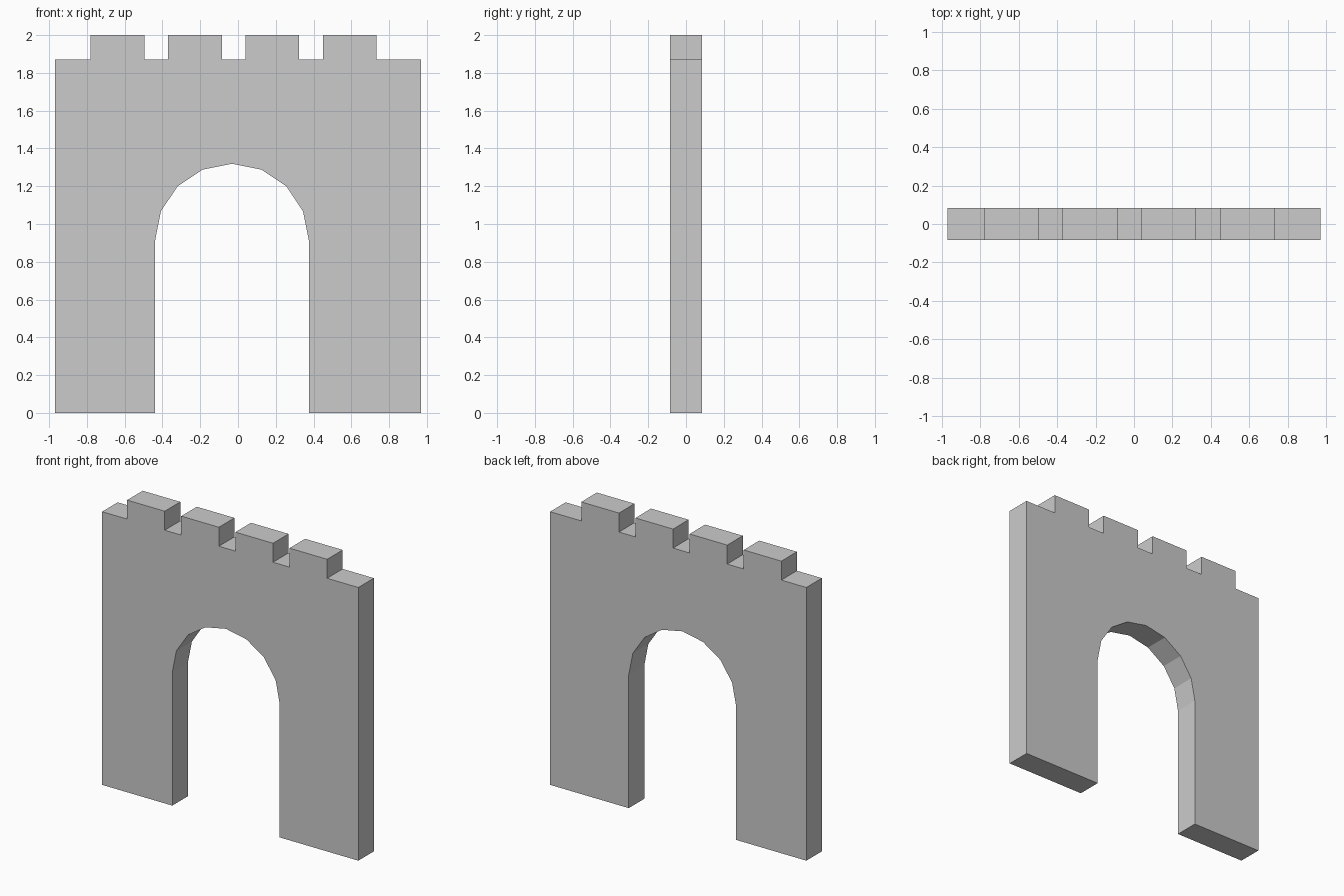
import bpy, bmesh, math

if "Cube" in bpy.data.objects:
    bpy.data.objects.remove(bpy.data.objects["Cube"])

HALF_W, HALF_D = 0.97, 0.084
WALL_TOP, MERLON_TOP = 1.87, 2.0
ARCH_X, ARCH_R, SPRING_Z, ARCH_SIDES = -0.032, 0.407, 0.912, 8
MERLON_W, MERLON_STEP, MERLON_START = 0.285, 0.41, -0.781

# Outline: right leg, stepped battlements from right to left, left leg
outline = [(HALF_W, 0), (HALF_W, WALL_TOP)]
for i in reversed(range(4)):
    left = MERLON_START + i * MERLON_STEP
    right = left + MERLON_W
    outline += [(right, WALL_TOP), (right, MERLON_TOP),
                (left, MERLON_TOP), (left, WALL_TOP)]
outline += [(-HALF_W, WALL_TOP), (-HALF_W, 0)]

# Doorway: straight jambs with a faceted round arch
outline.append((ARCH_X - ARCH_R, 0))
for i in range(ARCH_SIDES + 1):
    a = math.pi * (1 - i / ARCH_SIDES)
    outline.append((ARCH_X + ARCH_R * math.cos(a), SPRING_Z + ARCH_R * math.sin(a)))
outline.append((ARCH_X + ARCH_R, 0))

# Extrude the outline through the wall thickness
bm = bmesh.new()
face = bm.faces.new([bm.verts.new((x, -HALF_D, z)) for x, z in outline])
result = bmesh.ops.extrude_face_region(bm, geom=[face], use_keep_orig=True)
verts = [g for g in result["geom"] if isinstance(g, bmesh.types.BMVert)]
bmesh.ops.translate(bm, verts=verts, vec=(0, 2 * HALF_D, 0))
bmesh.ops.recalc_face_normals(bm, faces=bm.faces)

mesh = bpy.data.meshes.new("gate_wall")
bm.to_mesh(mesh)
bm.free()
bpy.context.collection.objects.link(bpy.data.objects.new("gate_wall", mesh))
